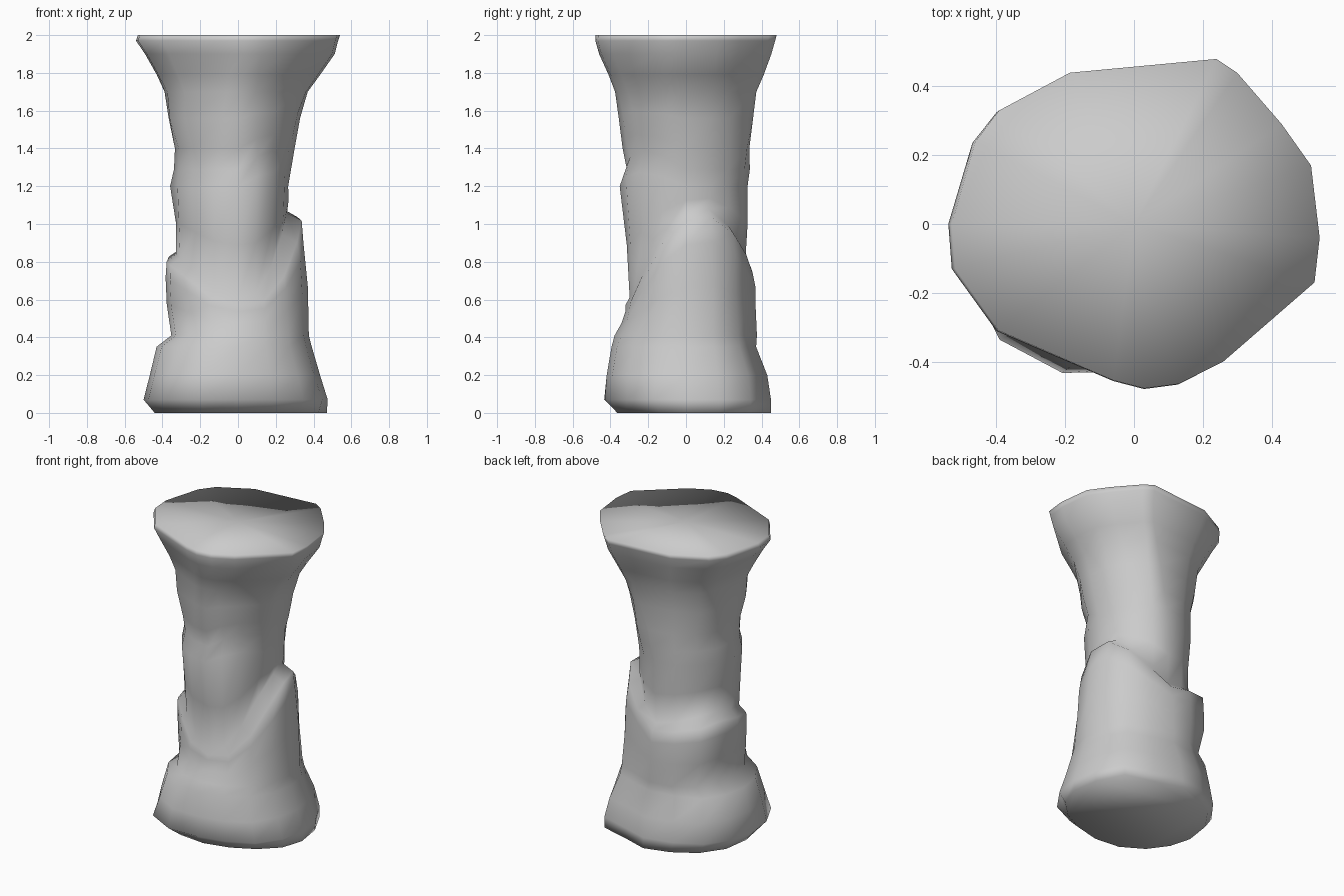
import bpy, math, random

if "Cube" in bpy.data.objects:
    bpy.data.objects.remove(bpy.data.objects["Cube"])

random.seed(11)

# Profile rows: z, left x, right x, front y, back y (distances from the axis)
SHAFT = [(0.55, .32, .235, .29, .30),
         (0.88, .33, .25, .315, .32), (1.05, .335, .262, .33, .322),
         (1.20, .352, .27, .352, .325), (1.29, .345, .28, .31, .33),
         (1.40, .33, .30, .338, .342), (1.56, .375, .33, .352, .352),
         (1.70, .385, .37, .38, .38), (1.79, .43, .435, .41, .41),
         (1.90, .492, .512, .46, .45), (1.97, .54, .53, .48, .47),
         (2.00, .53, .54, .478, .478)]
BASE = [(0.0, .45, .47, .375, .45), (0.07, .50, .475, .43, .45),
        (0.2, .465, .435, .425, .43), (0.35, .435, .385, .395, .375),
        (0.41, .355, .375, .375, .37), (0.52, .38, .37, .325, .365),
        (0.8, .39, .36, .32, .362), (1.06, .36, .335, .33, .34)]

# Plan outline of the flared top, anticlockwise from +x
TOP = [(.54, -.04), (.515, .17), (.43, .29), (.30, .44), (.24, .48),
       (-.19, .44), (-.40, .33), (-.47, .24), (-.54, 0), (-.53, -.13),
       (-.40, -.31), (-.06, -.455), (.03, -.478), (.13, -.465), (.26, -.40), (.525, -.17)]

# Broken rim height, and plan bulge at the foot and near the rim, every 22.5 degrees
RIM = [1.05, 1.07, .98, .86, .76, .79, .83, .85, .82, .80, .72, .62, .58, .60, .74, .93]
FOOT = [1, 1.02, 1.08, .95, 1, .97, .99, 1, 1, 1.03, 1.12, 1.10, 1, .98, 1.03, 1.02]
UPPER = [1, 1.02, 1.04, .97, 1, 1.05, 1.12, 1.04, 1, 1, .98, 1, 1, 1, .98, 1]
# Pull-in of the underside edge
UNDER = [1, 1, 1, 1, 1, 1, 1, 1, .98, .94, .88, .91, .97, .95, .91, .96]


def extents(table, z):
    if z <= table[0][0]:
        return table[0][1:]
    for a, b in zip(table, table[1:]):
        if z <= b[0]:
            t = (z - a[0]) / (b[0] - a[0])
            return [p + (q - p) * t for p, q in zip(a[1:], b[1:])]
    return table[-1][1:]


def place(table, u, v, z, k=1.0):
    l, r, f, b = extents(table, z)
    return (u * (r if u > 0 else l) * k, v * (b if v > 0 else f) * k, z)


def loft(name, rings):
    n = len(rings[0])
    verts = [p for ring in rings for p in ring]
    faces = [(i * n + j, i * n + (j + 1) % n, (i + 1) * n + (j + 1) % n, (i + 1) * n + j)
             for i in range(len(rings) - 1) for j in range(n)]
    faces.append(tuple(reversed(range(n))))
    # Top cap fans out from its centre
    verts.append((0, 0, rings[-1][0][2]))
    last = len(verts) - 1
    faces += [(last - n + j, last - n + (j + 1) % n, last) for j in range(n)]
    mesh = bpy.data.meshes.new(name)
    mesh.from_pydata(verts, [], faces)
    mesh.shade_smooth()
    obj = bpy.data.objects.new(name, mesh)
    bpy.context.collection.objects.link(obj)
    return obj


UNIT = [(math.cos(j * math.pi / 8), math.sin(j * math.pi / 8)) for j in range(16)]
rings = []

# Thick foot: bulging, with a small ledge at the front left
for z in (0, .07, .2, .35, .41):
    t = z / .7
    rings.append([place(BASE, u, v, z, (FOOT[j] * (1 - t) + UPPER[j] * t)
                        * (UNDER[j] if z == 0 else 1)
                        + (random.uniform(-.015, .015) if z > .1 else 0))
                  for j, (u, v) in enumerate(UNIT)])

# Shell up to its broken rim
for t, s in ((.4, 1), (.75, 1), (.95, .98)):
    ring = []
    for j, (u, v) in enumerate(UNIT):
        z = .41 + (RIM[j] - .41) * t
        ring.append(place(BASE, u, v, z, UPPER[j] * s + random.uniform(-.015, .015)))
    rings.append(ring)

# Step in from the rim to the shaft
for t in (.05, .5):
    ring = []
    for j, (u, v) in enumerate(UNIT):
        z = RIM[j] + (1.2 - RIM[j]) * t
        ring.append(place(SHAFT, u, v, z, 1 + random.uniform(-.015, .015)))
    rings.append(ring)

# Shaft: rough and round at the waist with a slanting crease, faceted at the flared top
for row in SHAFT[3:]:
    z = row[0]
    w = min(1, max(0, (z - 1.2) / 0.6))
    slant = .1 * max(0, 1 - abs(z - 1.3) / .4)
    ring = []
    for (u, v), (x, y) in zip(UNIT, TOP):
        k = 1 + (random.uniform(-.025, .025) if z < 1.75 else 0)
        px, py, pz = place(SHAFT, u + (x / .54 - u) * w, v + (y / .478 - v) * w, z, k)
        ring.append((px, py, pz + slant * max(0, u) * max(0, -v) * 2))
    rings.append(ring)

loft("rock_pillar", rings)
